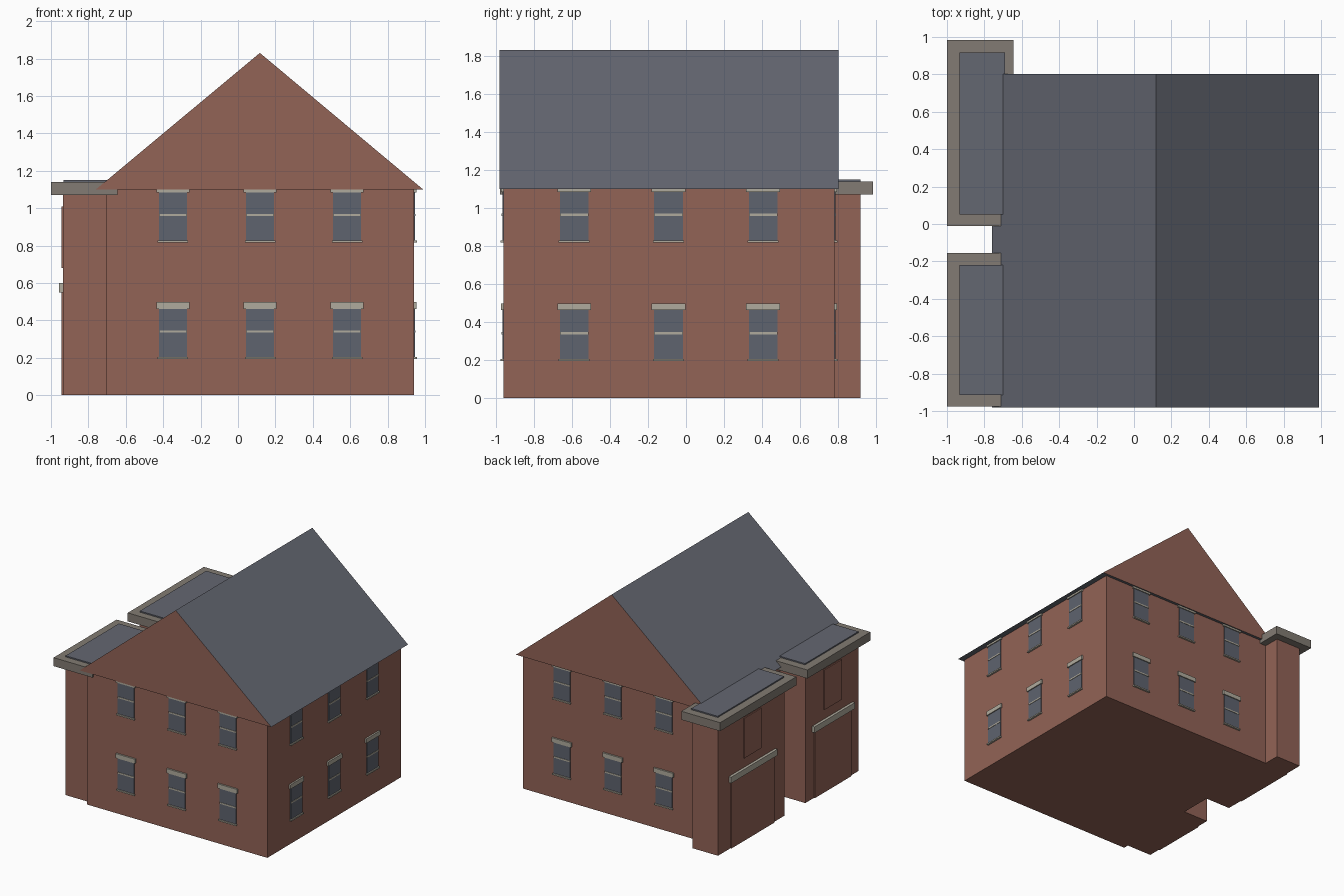
import bpy

if "Cube" in bpy.data.objects:
    bpy.data.objects.remove(bpy.data.objects["Cube"], do_unlink=True)


def material(name, rgb):
    linear = [((c / 255 + 0.055) / 1.055) ** 2.4 for c in rgb] + [1]
    mat = bpy.data.materials.new(name)
    mat.use_nodes = True
    mat.diffuse_color = linear
    bsdf = next(n for n in mat.node_tree.nodes if n.type == 'BSDF_PRINCIPLED')
    bsdf.inputs["Base Color"].default_value = linear
    return mat


BRICK = material("red brick", (146, 99, 86))
SLATE = material("grey slate", (100, 103, 113))
STONE = material("coping stone", (130, 123, 115))
TRIM = material("pale trim", (176, 171, 157))
GLASS = material("window glass", (94, 99, 110))


def mesh_object(name, verts, faces, mats):
    mesh = bpy.data.meshes.new(name)
    mesh.from_pydata(verts, [], faces)
    for mat in mats:
        mesh.materials.append(mat)
    obj = bpy.data.objects.new(name, mesh)
    bpy.context.collection.objects.link(obj)
    return obj


def box(name, xs, ys, zs, mat):
    verts = [(x, y, z) for x in xs for y in ys for z in zs]
    faces = [(0, 1, 3, 2), (4, 6, 7, 5), (0, 4, 5, 1),
             (2, 3, 7, 6), (0, 2, 6, 4), (1, 5, 7, 3)]
    return mesh_object(name, verts, faces, [mat])


def wall_plate(name, wall, centre, width, z0, z1, depth, mat):
    """Thin block standing out from a wall given as (normal axis, position, direction)."""
    axis, pos, sign = wall
    out = sorted((pos - sign * 0.01, pos + sign * depth))
    along = (centre - width / 2, centre + width / 2)
    xs, ys = (out, along) if axis == "x" else (along, out)
    return box(name, xs, ys, (z0, z1), mat)


# Main block
LEFT, RIGHT, FRONT, BACK, EAVES = 0.94, -0.705, -0.96, 0.78, 1.10
box("main_walls", (RIGHT, LEFT), (FRONT, BACK), (0, EAVES + 0.01), BRICK)

# Gabled roof: brick ends, slate slopes and underside
profile = [(-0.76, EAVES), (0.99, EAVES), (0.117, 1.83)]
roof = mesh_object(
    "gabled_roof",
    [(x, y, z) for y in (-0.98, 0.803) for x, z in profile],
    [(0, 1, 2), (5, 4, 3), (0, 3, 4, 1), (1, 4, 5, 2), (2, 5, 3, 0)],
    [SLATE, BRICK])
for face in roof.data.polygons:
    face.material_index = int(abs(face.normal.y) > 0.9)

# Windows: two storeys on three walls
front_centres = (-0.348, 0.118, 0.583)
side_centres = (-0.588, -0.092, 0.405)
walls = {
    "front": (("y", FRONT, -1), front_centres),
    "back": (("y", BACK, 1), front_centres),
    "left": (("x", LEFT, 1), side_centres),
}
for side, (wall, centres) in walls.items():
    for storey, base in (("lower", 0.2), ("upper", 0.823)):
        for number, c in enumerate(centres, 1):
            label = f"{side}_{storey}_window_{number}"
            wall_plate(label + "_glass", wall, c, 0.15, base, base + 0.265, 0.006, GLASS)
            wall_plate(label + "_bar", wall, c, 0.15, base + 0.135, base + 0.147, 0.009, TRIM)
            wall_plate(label + "_sill", wall, c, 0.163, base - 0.006, base + 0.005, 0.016, TRIM)
            wall_plate(label + "_lintel", wall, c, 0.178, base + 0.262, base + 0.298, 0.014, TRIM)

# Two flat-roofed wings, each with a coping slab, slate top and blocked openings
OUTER = -0.935
wings = {
    "front": ((-0.915, -0.22), -0.573, 0.475),
    "back": ((0.052, 0.918), 0.475, 0.555),
}
for name, ((y0, y1), centre, door_width) in wings.items():
    wing = name + "_wing"
    outer_wall = ("x", OUTER, -1)
    box(wing + "_walls", (OUTER, RIGHT + 0.002), (y0, y1), (0, 1.08), BRICK)
    box(wing + "_coping", (-1.0, -0.645), (y0 - 0.062, y1 + 0.065), (1.07, 1.14), STONE)
    box(wing + "_flat_roof", (-0.933, -0.69), (y0, y1), (1.13, 1.15), SLATE)
    wall_plate(wing + "_door", outer_wall, centre, door_width, 0, 0.56, 0.009, BRICK)
    wall_plate(wing + "_door_lintel", outer_wall, centre, door_width + 0.05,
               0.55, 0.6, 0.022, TRIM)
    wall_plate(wing + "_blind_window", outer_wall, centre, 0.225, 0.68, 1.01, 0.009, BRICK)
